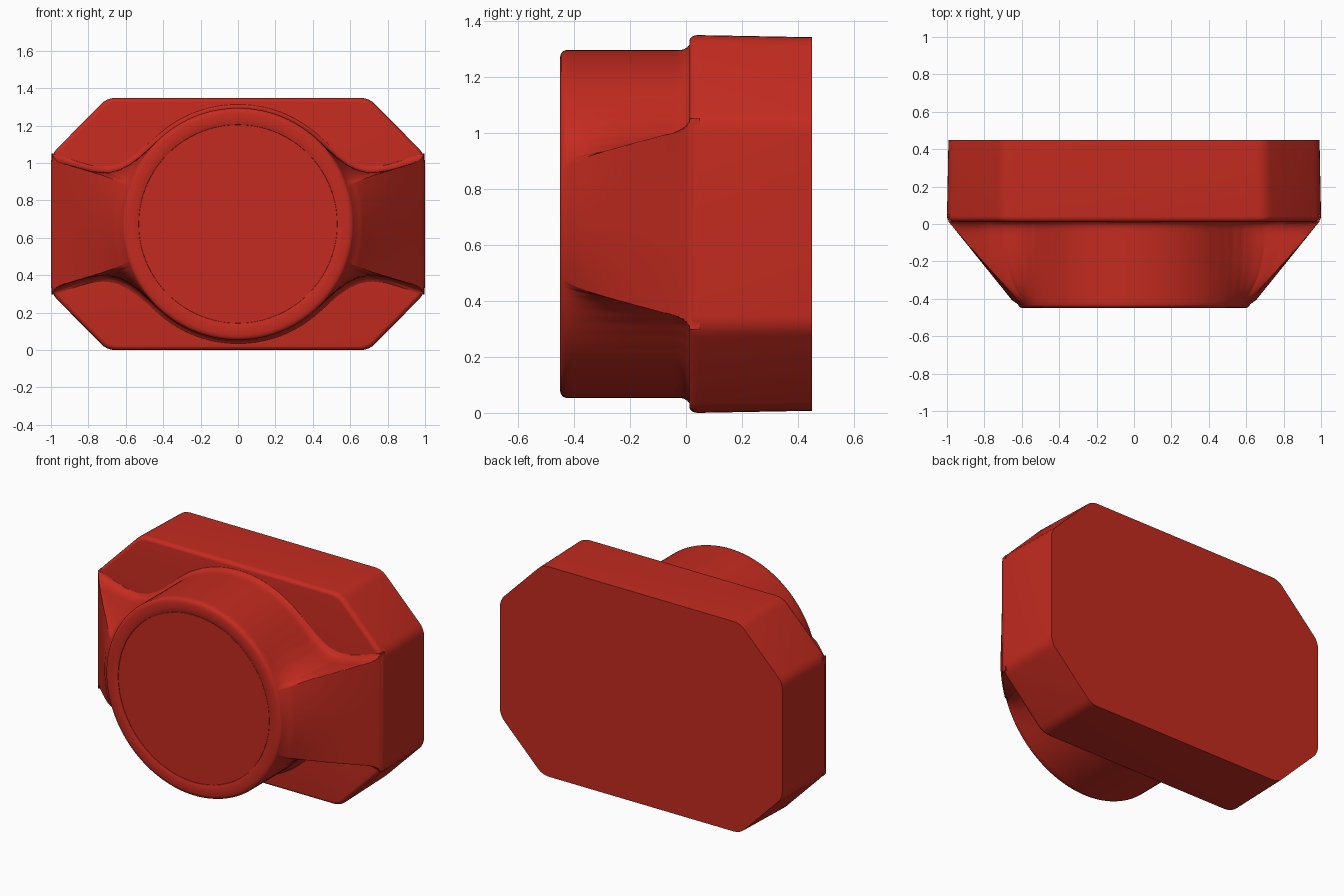
import bpy, bmesh
from math import radians, sin, cos

cube = bpy.data.objects.get("Cube")
if cube:
    bpy.data.objects.remove(cube)

CENTRE_Z = 0.674
RADIUS = 0.62

red = bpy.data.materials.new("red plastic")
red.use_nodes = True
red.diffuse_color = (0.55, 0.024, 0.014, 1)
red.node_tree.nodes["Principled BSDF"].inputs["Base Color"].default_value = red.diffuse_color


def finish(bm, name, angle):
    bmesh.ops.recalc_face_normals(bm, faces=bm.faces)
    mesh = bpy.data.meshes.new(name)
    bm.to_mesh(mesh)
    bm.free()
    mesh.materials.append(red)
    obj = bpy.data.objects.new(name, mesh)
    bpy.context.collection.objects.link(obj)
    bpy.ops.object.select_all(action='DESELECT')
    obj.select_set(True)
    bpy.context.view_layer.objects.active = obj
    bpy.ops.object.shade_smooth_by_angle(angle=radians(angle))


def loft(bm, rings):
    loops = [[bm.verts.new(p) for p in ring] for ring in rings]
    for a, b in zip(loops, loops[1:]):
        for i in range(len(a)):
            j = (i + 1) % len(a)
            bm.faces.new((a[i], a[j], b[j], b[i]))
    bm.faces.new(loops[0])
    bm.faces.new(loops[-1])


# Back plate: octagon with clipped, rounded corners, slight draft, rounded front rim
corner = [(1, 0.37), (0.7, 0.674)]
octagon = corner + [(-x, z) for x, z in reversed(corner)]
octagon += [(-x, -z) for x, z in octagon]
outline = []
for i, (x, z) in enumerate(octagon):
    (px, pz), (nx, nz) = octagon[i - 1], octagon[(i + 1) % len(octagon)]
    before, after = ((px - x) ** 2 + (pz - z) ** 2) ** 0.5, ((nx - x) ** 2 + (nz - z) ** 2) ** 0.5
    for k in range(5):
        a, b = 0.045 * (1 - k / 4) ** 2 / before, 0.045 * (k / 4) ** 2 / after
        outline.append((x + (px - x) * a + (nx - x) * b, z + (pz - z) * a + (nz - z) * b))


def plate_ring(y, inset):
    return [(x * (1 - inset), y, CENTRE_Z + z * (1 - inset * 1.4)) for x, z in outline]


rim = [(0.012 + 0.03 * (1 - cos(radians(a))), 0.024 * (1 - sin(radians(a))))
       for a in range(0, 91, 15)]
bm = bmesh.new()
loft(bm, [plate_ring(y, inset) for y, inset in rim + [(0.45, 0.008)]])
finish(bm, "back_plate", 35)

# Neck outline: round boss blending by fillets into a wedge on each side
FILLET = [(19.0, 1.07), (19.4, 0.92), (19.9, 0.83), (21.6, 0.75), (24.5, 0.7),
          (28.4, 0.664), (33.9, 0.638), (39.4, 0.626), (46, RADIUS)]


def base_radius(deg):
    for (a, r), (b, s) in zip(FILLET, FILLET[1:]):
        if a <= deg <= b:
            return r + (s - r) * (deg - a) / (b - a)
    return RADIUS if deg > 40 else 2.0


def soft_min(a, b, k):
    h = max(k - abs(a - b), 0) / k
    return min(a, b) - h * h * k / 4


def steps(a, b, n):
    return [a + (b - a) * i / n for i in range(n)]


quarter = steps(0, 18.5, 8) + steps(18.5, 23, 26) + steps(23, 48, 22) + steps(48, 90, 16)
half = quarter + [90] + [180 - a for a in reversed(quarter[1:])]
angles = [(a, a) for a in half] + [(a, a + 180) for a in half]


def section(y, flare=0.0, spread=0.0):
    t = min(1, max(0, (0.02 - y) / 0.45))
    width = 0.997 + (0.634 - 0.997) * t
    ring = []
    for a, turn in angles:
        d = min(a, 180 - a)
        r = RADIUS + flare + (base_radius(d - spread) - RADIUS) * (1 - t ** 3)
        if d < 50:
            slant = width + width * (1 / cos(radians(d)) - 1) * (1 - t * t)
            r = soft_min(r, slant, 0.04 * (1 - t) + 0.01)
        ring.append((r * cos(radians(turn)), y, CENTRE_Z + r * sin(radians(turn))))
    return ring


def circle(y, r):
    return [(r * cos(radians(t)), y, CENTRE_Z + r * sin(radians(t))) for a, t in angles]


def lip(y, scale):
    return [(x * scale, y, CENTRE_Z + (z - CENTRE_Z) * scale) for x, _, z in section(-0.43)]


rings = [section(0.05, 0.02, 1.8), section(0.012, 0.02, 1.8), section(0.004, 0.01, 1.1),
         section(-0.008, 0.003, 0.6), section(-0.025, 0, 0.25)]
rings += [section(y) for y in steps(-0.05, -0.43, 16)] + [section(-0.43)]
# Rounded lip around a shallow sunken face
rings += [lip(y, s) for y, s in ((-0.439, 0.994), (-0.446, 0.98), (-0.45, 0.955))]
rings += [circle(y, r) for y, r in ((-0.45, 0.56), (-0.447, 0.54), (-0.444, 0.531),
                                    (-0.438, 0.53))]
bm = bmesh.new()
loft(bm, rings)
finish(bm, "neck_with_lip", 45)

# Flat round face set inside the lip
bm = bmesh.new()
loft(bm, [circle(-0.436, 0.529), circle(-0.443, 0.529)])
finish(bm, "front_disc", 30)
